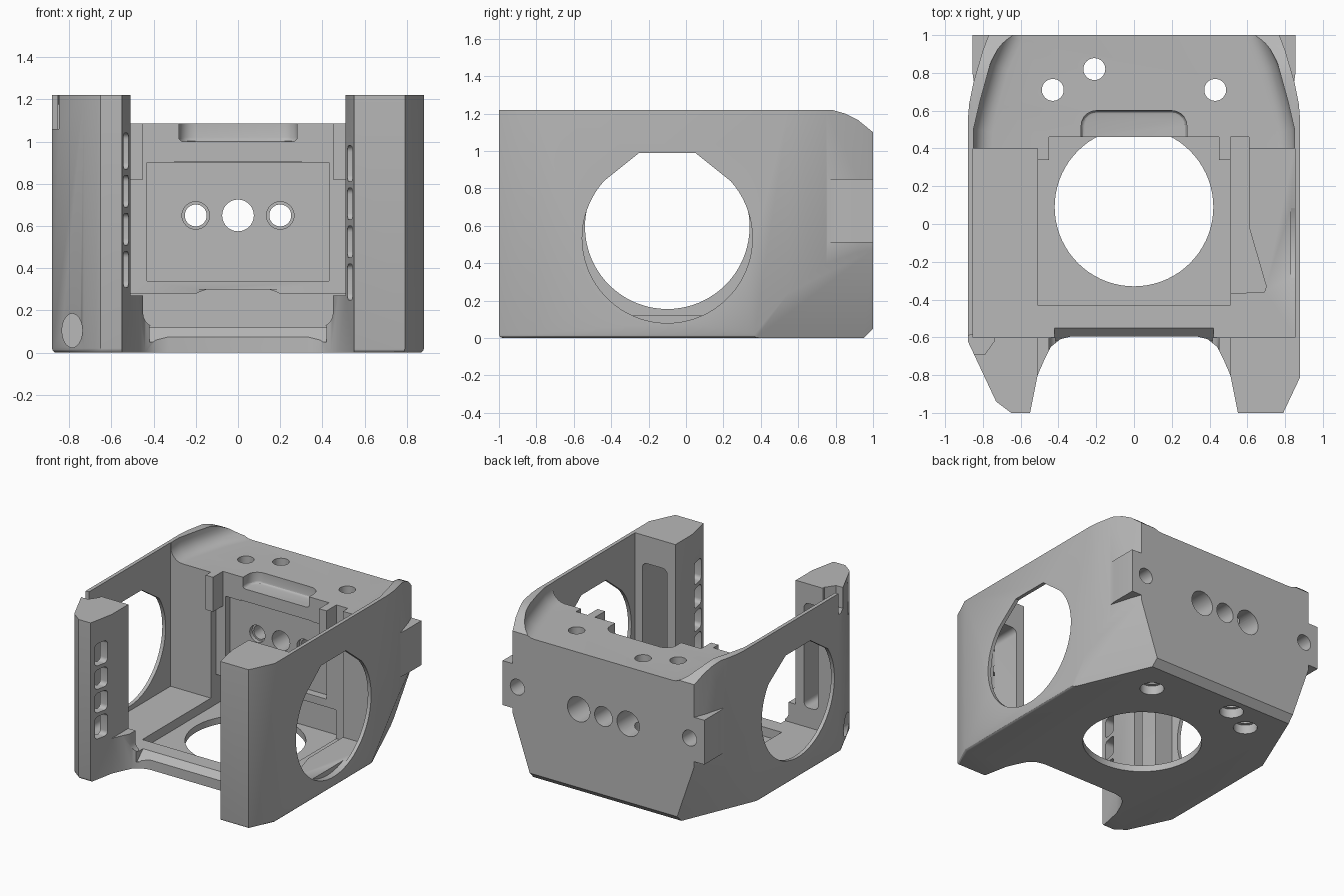
import bpy, bmesh, math
from mathutils import Vector

cube = bpy.data.objects.get("Cube")
if cube:
    bpy.data.objects.remove(cube, do_unlink=True)

grey = bpy.data.materials.new("plain_grey")
grey.use_nodes = True
GREY = (0.48, 0.48, 0.48, 1)
grey.diffuse_color = GREY
grey.node_tree.nodes["Principled BSDF"].inputs["Base Color"].default_value = GREY

PLACE = {"x": lambda u, v, w: (w, u, v),
         "y": lambda u, v, w: (u, w, v),
         "z": lambda u, v, w: (u, v, w)}


def finish(name, bm):
    bmesh.ops.recalc_face_normals(bm, faces=bm.faces)
    mesh = bpy.data.meshes.new(name)
    bm.to_mesh(mesh)
    bm.free()
    ob = bpy.data.objects.new(name, mesh)
    bpy.context.collection.objects.link(ob)
    return ob


def prism(name, pts, lo, hi, axis="z", round_low=0, steps=3):
    """Extrude a profile along an axis, optionally rounding its low end."""
    bm = bmesh.new()
    rings = [[bm.verts.new(PLACE[axis](u, v, w)) for u, v in pts] for w in (lo, hi)]
    low = bm.faces.new(rings[0])
    bm.faces.new(rings[1])
    n = len(pts)
    for i in range(n):
        j = (i + 1) % n
        bm.faces.new((rings[0][i], rings[0][j], rings[1][j], rings[1][i]))
    bmesh.ops.recalc_face_normals(bm, faces=bm.faces)
    if round_low:
        bmesh.ops.bevel(bm, geom=list(low.edges), offset=round_low, segments=steps,
                        profile=0.5, affect="EDGES", clamp_overlap=True)
    return finish(name, bm)


def rect(u0, u1, v0, v1):
    return [(u0, v0), (u1, v0), (u1, v1), (u0, v1)]


def arc(cu, cv, r, a0, a1, n):
    return [(cu + r * math.cos(math.radians(a0 + (a1 - a0) * i / n)),
             cv + r * math.sin(math.radians(a0 + (a1 - a0) * i / n))) for i in range(n + 1)]


def disc(cu, cv, r, n=40):
    return arc(cu, cv, r, 0, 360, n)[:-1]


def round_rect(u0, u1, v0, v1, r):
    return (arc(u1 - r, v1 - r, r, 0, 90, 5) + arc(u0 + r, v1 - r, r, 90, 180, 5)
            + arc(u0 + r, v0 + r, r, 180, 270, 5) + arc(u1 - r, v0 + r, r, 270, 360, 5))


def flip(pts, s):
    return [(s * u, v) for u, v in pts]


# Outer shell solid
outline = [(0.88, -0.81), (0.88, 0.55), (0.872, 0.64), (0.85, 0.75), (0.80, 0.92), (0.77, 1),
           (-0.77, 1), (-0.80, 0.92), (-0.85, 0.75), (-0.872, 0.64), (-0.88, 0.55),
           (-0.88, -0.62), (-0.73, -0.94), (-0.65, -1), (0.79, -1)]
body = prism("camera_cage_body", outline, 0, 1.22, "z", 0.02)


def combine(tool, op="DIFFERENCE"):
    mod = body.modifiers.new("shape", "BOOLEAN")
    mod.operation = op
    mod.solver = "EXACT"
    mod.object = tool
    bpy.context.view_layer.update()
    dg = bpy.context.evaluated_depsgraph_get()
    mesh = bpy.data.meshes.new_from_object(body.evaluated_get(dg))
    body.modifiers.clear()
    body.data = mesh
    bpy.data.objects.remove(tool, do_unlink=True)


def cut(*args, **kw):
    combine(prism("cutter", *args, **kw))


# Leaning cuts on the lower back corners
for s in (1, -1):
    bm = bmesh.new()
    bmesh.ops.create_cube(bm, size=1)
    normal = Vector((s * 0.31, 0.13, -0.107)).normalized()
    turn = normal.to_track_quat("Z", "Y")
    for v in bm.verts:
        p = Vector((v.co.x * 4, v.co.y * 4, v.co.z + 0.5))
        v.co = turn @ p + Vector((s * 0.88, 0.35, 0))
    combine(finish("cutter", bm))

# Back edges: sloping top and bottom chamfer
cut([(0.78, 1.22), (0.85, 1.2), (0.92, 1.165), (1, 1.1), (1.1, 1.0), (1.1, 1.4), (0.78, 1.4)],
    -1, 1, "x")
cut([(0.95, 0), (1, 0.05), (1.1, 0.15), (1.1, -0.1), (0.85, -0.1)], -1, 1, "x")

# Rear side lugs
for s in (1, -1):
    lug = [(0.6, 0.72), (0.84, 0.70), (0.855, 0.80), (0.855, 1), (0.6, 1)]
    combine(prism("lug", flip(lug, s), 0.51, 0.85), "UNION")
    cut(disc(s * 0.73, 0.68, 0.06), 0.75, 1.1, "y")

# Lowered top of the back block, blending up to the side walls
half = [(0.85, 0.2), (0.85, 0.5), (0.815, 0.65), (0.76, 0.85), (0.69, 1.0), (0.66, 1.2)]
cut(half + flip(half[::-1], -1), 1.085, 1.6, "z", round_low=0.1, steps=6)

# Interior: side shelves, middle floor and space between the pillars
cut(rect(-0.852, 0.852, -0.6, 0.4), 0.12, 1.5)
cut(rect(-0.51, 0.51, -0.43, 0.46), 0.05, 1.5)
cut([(0.45, 0.46), (0.61, 0.46), (0.61, -0.02), (0.70, -0.33), (0.69, -0.36), (0.45, -0.37)],
    0.06, 1.5)
cut(rect(-0.51, 0.51, -1.2, -0.42), 0.27, 1.5)
cut(round_rect(-0.45, 0.45, 0.12, 0.7, 0.07), -1.2, -0.42, "y")

# Front mouth with flared curves
side = [(0.59, -1.2), (0.55, -1), (0.51, -0.8), (0.475, -0.72), (0.44, -0.65),
        (0.39, -0.61), (0.33, -0.595)]
cut(side + flip(side[::-1], -1), -0.1, 1.5)

# Sill top sloping down to the front
cut([(-0.54, 0.13), (-0.62, 0.05), (-0.8, 0.05), (-0.8, 0.13)], -0.42, 0.42, "x")

# Small tabs on the back block
for s in (1, -1):
    tab = flip(rect(0.45, 0.512, 0.34, 0.48), s)
    combine(prism("tab", tab, 0.82, 1.085), "UNION")

# Back block recess, undercut and top pocket
cut(rect(-0.43, 0.43, 0.34, 0.9), 0.3, 0.52, "y")
cut([(0.3, 0.05), (0.53, 0.05), (0.53, 0.34), (0.46, 0.28), (0.3, 0.28)], -0.51, 0.51, "x")
cut(rect(-0.3, 0.3, 0.87, 0.905), 0.3, 0.5, "y")
cut(round_rect(-0.28, 0.28, 0.3, 0.6, 0.08), 1.0, 1.3, "z", round_low=0.02)

# Round openings in the floor and side walls
cut(disc(0, 0.09, 0.42, 72), -0.1, 0.3)
for s, cz, r, a in ((1, 0.535, 0.455, 42), (-1, 0.595, 0.44, 35)):
    ring = arc(-0.1, cz, r, 180 - a, 360 + a, 56) + [(0.05, 0.99), (-0.25, 0.99)]
    lo, hi = sorted((s * 0.83, s * 1.0))
    cut(ring, lo, hi, "x")

# Screw holes through the back
cut(disc(0, 0.65, 0.075), 0.3, 1.1, "y")
for s in (1, -1):
    cut(disc(s * 0.2, 0.65, 0.052), 0.3, 1.1, "y")
    cut(disc(s * 0.2, 0.65, 0.065), 0.3, 0.55, "y")
    cut(disc(s * 0.21, 0.65, 0.095), 0.72, 1.1, "y")

# Vertical screw holes with wider mouths underneath
for x, y in ((-0.43, 0.71), (-0.21, 0.82), (0.43, 0.71)):
    cut(disc(x, y, 0.058), -0.1, 1.3)
    cut(disc(x, y, 0.085), -0.1, 0.07)

# Pillar pockets and ladder slots
for s, outer, front, shift in ((1, 0.79, -0.92, -0.06), (-1, 0.70, -0.88, 0)):
    u0, u1 = sorted((s * 0.58, s * outer))
    cut(round_rect(u0, u1, 0.27 + shift, 1.07 + shift, 0.04), front, -0.55, "y")
    for z0, z1 in ((0.31, 0.48), (0.51, 0.66), (0.69, 0.84), (0.87, 1.04)):
        lo, hi = sorted((s * 0.4, s * 0.62))
        cut(round_rect(-0.96, -0.84, z0 + shift, z1 + shift, 0.03), lo, hi, "x")

# Strap notch and oval hole on the right pillar
cut([(-0.92, -0.60), (-0.74, -0.56), (-0.74, -0.62), (-0.79, -0.69), (-0.92, -0.69)], 1.06, 1.4)
cut([(-0.785 + 0.6 * (u + 0.785), v) for u, v in disc(-0.785, 0.105, 0.08)], -1.1, -0.64, "y")

# Finish: single colour and smooth curves with sharp edges
body.data.materials.clear()
body.data.materials.append(grey)
for poly in body.data.polygons:
    poly.material_index = 0
bpy.ops.object.select_all(action="DESELECT")
body.select_set(True)
bpy.context.view_layer.objects.active = body
bpy.ops.object.shade_smooth_by_angle(angle=math.radians(30))
